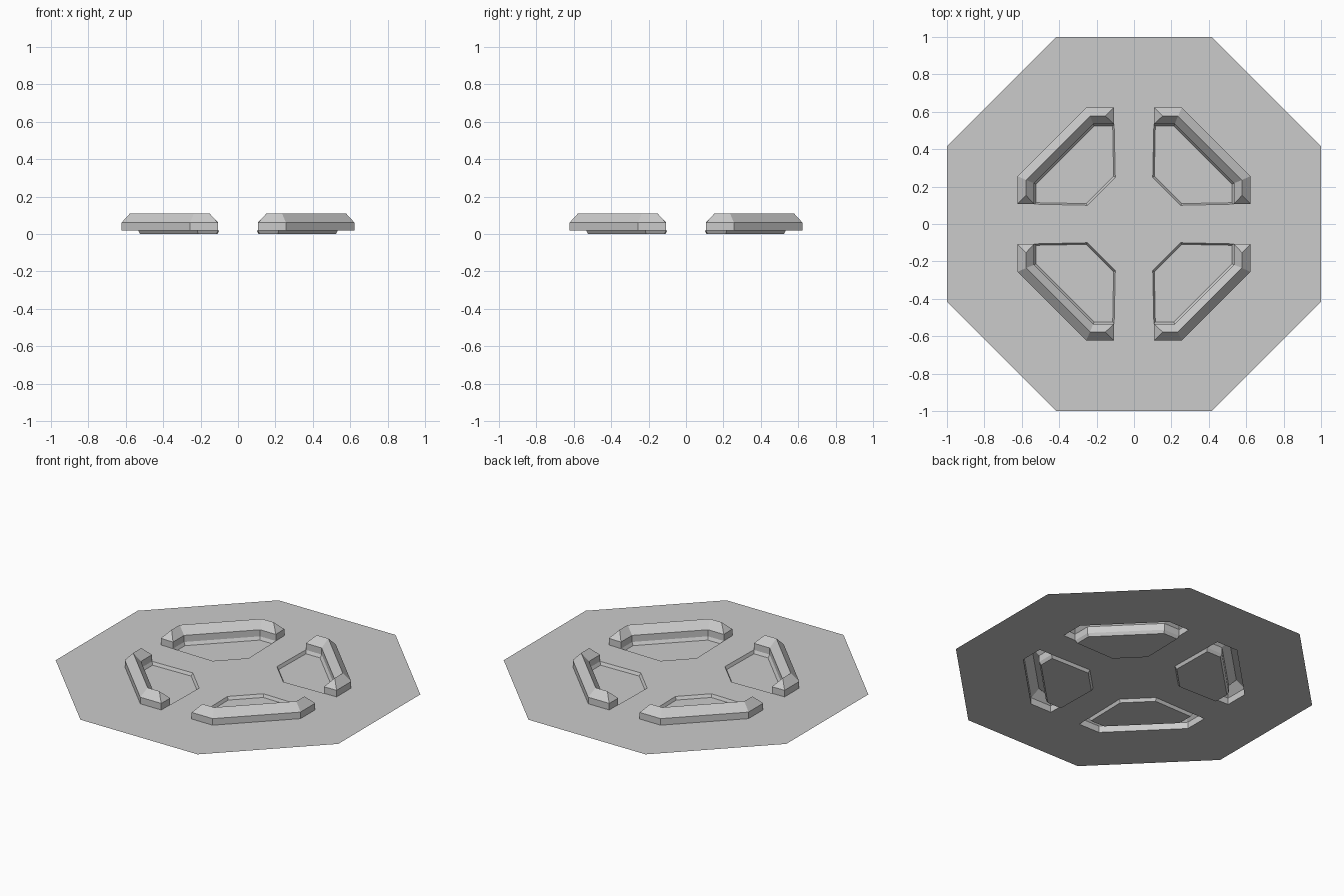
import bpy, bmesh
from mathutils import Vector, Matrix

if "Cube" in bpy.data.objects:
    bpy.data.objects.remove(bpy.data.objects["Cube"])

Z_PLATE, Z_SHOULDER, Z_CREST = 0.019, 0.061, 0.11


def mirrored(half):
    """Complete a chain by reflecting it across the x = y diagonal."""
    return half + [(y, x) for x, y in reversed(half)]


def at(points, z):
    return [Vector((x, y, z)) for x, y in points]


def loft(low, high, closed=False):
    """Quads joining two chains of equal length."""
    n = len(low)
    return [(low[i], low[(i + 1) % n], high[(i + 1) % n], high[i])
            for i in range(n if closed else n - 1)]


def build(name, faces):
    """Make an object from one quadrant of faces, turned four times."""
    bm = bmesh.new()
    for k in range(4):
        turn = Matrix.Rotation(k * 1.5707963268, 3, 'Z')
        for f in faces:
            bm.faces.new([bm.verts.new(turn @ p) for p in f])
    bmesh.ops.remove_doubles(bm, verts=bm.verts, dist=1e-4)
    mesh = bpy.data.meshes.new(name)
    bm.to_mesh(mesh)
    bm.free()
    obj = bpy.data.objects.new(name, mesh)
    bpy.context.collection.objects.link(obj)
    return obj


# Plan outlines of one quadrant
outer = mirrored([(0.622, 0.108), (0.622, 0.256)])
crest = mirrored([(0.577, 0.153), (0.577, 0.235)])
inner = mirrored([(0.534, 0.106), (0.534, 0.218)])
corner = [(0.10, 0.25), (0.25, 0.10)]
floor = mirrored([(0.255, 0.109), (0.524, 0.114), (0.524, 0.213)])

# Flat octagonal plate with four openings
t = 0.41421
rim = at([(1, 0), (1, t), (t, 1), (0, 1)], Z_PLATE)
hole = at(outer, Z_PLATE)
c1, c2 = at(corner, Z_PLATE)
centre = Vector((0, 0, Z_PLATE))
plate = loft(rim, hole)
plate += [(rim[3], centre, c1, hole[3]), (centre, c2, c1),
          (centre, rim[0], hole[0], c2)]
build("octagon_plate", plate)

# Hollow bevelled ridges with hipped ends
o_low, o_top = at(outer, Z_PLATE), at(outer, Z_SHOULDER)
i_low, i_top = at(inner, Z_PLATE), at(inner, Z_SHOULDER)
top = at(crest, Z_CREST)
ridge = loft(o_low, o_top) + loft(o_top, top) + loft(top, i_top) + loft(i_top, i_low)
ridge += [(o_low[0], o_top[0], i_top[0], i_low[0]), (o_top[0], top[0], i_top[0]),
          (o_low[3], i_low[3], i_top[3], o_top[3]), (o_top[3], i_top[3], top[3])]
build("bevelled_ridges", ridge)

# Shallow recessed panels inside the ridges
edge = at([corner[1]] + inner + [corner[0]], Z_PLATE)
base = at(floor, 0)
build("recessed_panels", loft(base[::-1], edge[::-1], closed=True) + [base])
